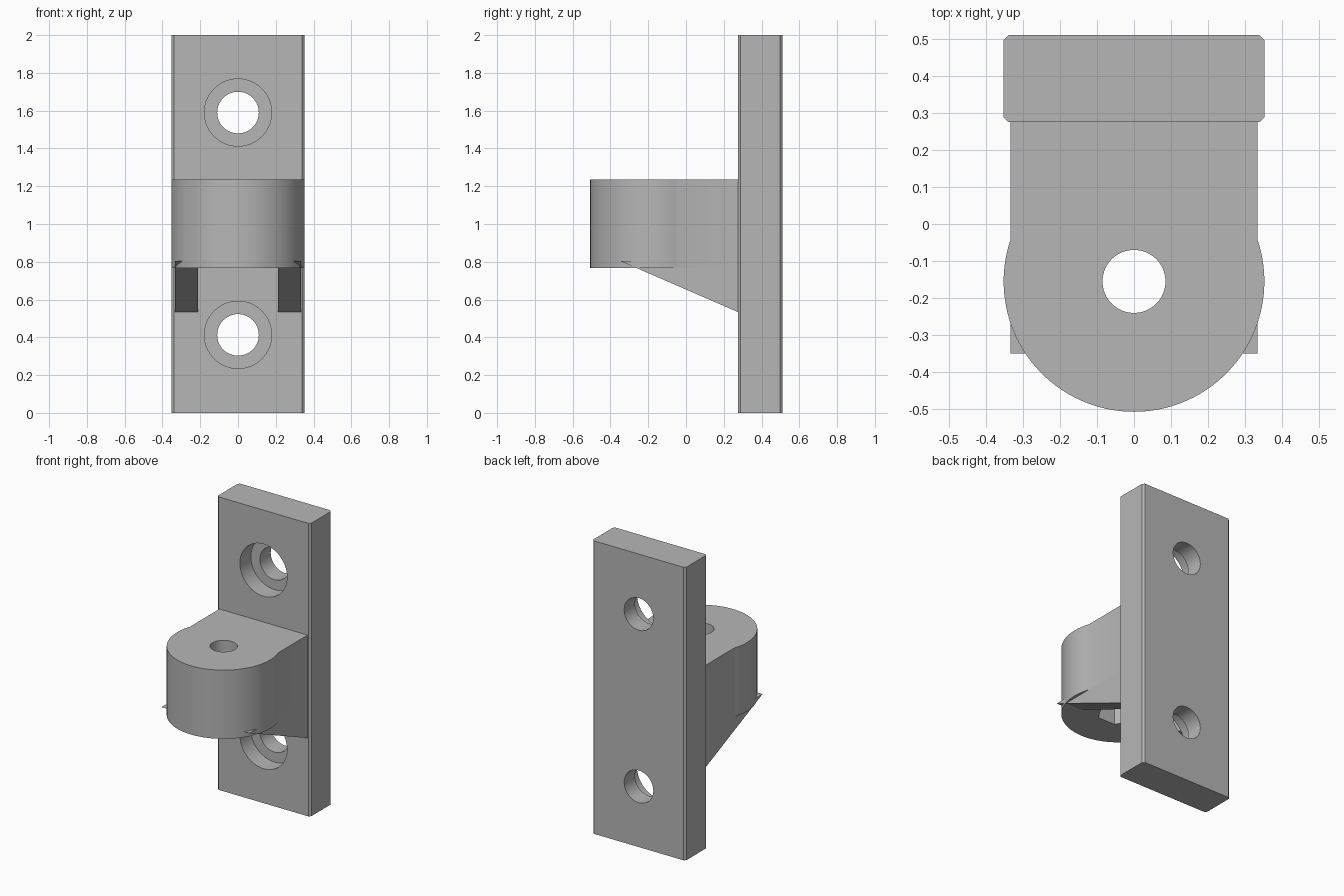
import bpy
import bmesh
from math import sin, cos, pi, asin, radians

cube = bpy.data.objects.get("Cube")
if cube:
    bpy.data.objects.remove(cube, do_unlink=True)

grey = bpy.data.materials.new("plain grey")
grey.use_nodes = True
GREY = (0.47, 0.47, 0.47, 1)
grey.diffuse_color = GREY
grey.node_tree.nodes["Principled BSDF"].inputs["Base Color"].default_value = GREY


def prism(name, profile, low, high, place):
    """Extrude a 2D profile from low to high; place maps (u, v, w) to xyz."""
    bm = bmesh.new()
    base = bm.faces.new([bm.verts.new(place(u, v, low)) for u, v in profile])
    top = bmesh.ops.extrude_face_region(bm, geom=[base])["geom"]
    shift = [b - a for a, b in zip(place(0, 0, low), place(0, 0, high))]
    bmesh.ops.translate(bm, vec=shift,
                        verts=[g for g in top if isinstance(g, bmesh.types.BMVert)])
    bmesh.ops.recalc_face_normals(bm, faces=bm.faces)
    mesh = bpy.data.meshes.new(name)
    bm.to_mesh(mesh)
    bm.free()
    mesh.materials.append(grey)
    obj = bpy.data.objects.new(name, mesh)
    bpy.context.collection.objects.link(obj)
    return obj


def upright(u, v, w):
    return (u, v, w)


def along_y(u, v, w):
    return (u, w, v)


def along_x(u, v, w):
    return (w, u, v)


def ring(cx, cy, radius, sides):
    return [(cx + radius * cos(2 * pi * i / sides),
             cy + radius * sin(2 * pi * i / sides)) for i in range(sides)]


def cut(obj, cutters):
    """Subtract the cutters, keep the result and drop the cutters."""
    for cutter in cutters:
        cutter.hide_render = True
        mod = obj.modifiers.new(cutter.name, "BOOLEAN")
        mod.operation = "DIFFERENCE"
        mod.solver = "EXACT"
        mod.object = cutter
    graph = bpy.context.evaluated_depsgraph_get()
    result = bpy.data.meshes.new_from_object(obj.evaluated_get(graph))
    obj.modifiers.clear()
    obj.data = result
    for cutter in cutters:
        bpy.data.objects.remove(cutter, do_unlink=True)


HALF, FRONT, BACK, CHAMFER = 0.352, 0.275, 0.51, 0.013
PIVOT, NECK = -0.155, 0.333
LOW, HIGH = 0.767, 1.236

# Back plate with chamfered upright edges
inner = HALF - CHAMFER
plate = prism("back_plate", [
    (-inner, FRONT), (inner, FRONT), (HALF, FRONT + CHAMFER), (HALF, BACK - CHAMFER),
    (inner, BACK), (-inner, BACK), (-HALF, BACK - CHAMFER), (-HALF, FRONT + CHAMFER),
], 0, 2, upright)

# Counterbored screw holes
cutters = []
for z in (0.413, 1.59):
    cutters.append(prism("screw_hole", ring(0, z, 0.11, 64), 0.2, 0.6, along_y))
    cutters.append(prism("counterbore", ring(0, z, 0.178, 64), 0.2, 0.393, along_y))
cut(plate, cutters)

# Rounded lug: a long arc closed by a straight neck running into the plate
start = pi - asin((HALF ** 2 - NECK ** 2) ** 0.5 / HALF)
sweep = 3 * pi - 2 * start
steps = 80
outline = [(HALF * cos(start + sweep * i / steps),
            PIVOT + HALF * sin(start + sweep * i / steps)) for i in range(steps + 1)]
outline += [(NECK, FRONT + 0.004), (-NECK, FRONT + 0.004)]
lug = prism("pivot_lug", outline, LOW, HIGH, upright)

# Pivot bore and hexagonal nut pocket underneath
cut(lug, [
    prism("pivot_bore", ring(0, PIVOT, 0.085, 64), 0.5, 1.5, upright),
    prism("nut_pocket", ring(0, PIVOT, 0.13, 6), 0.5, LOW + 0.14, upright),
])

# Sloping support ribs on both sides
parts = [plate, lug]
for side, name in ((-1, "right_rib"), (1, "left_rib")):
    x0, x1 = sorted((side * 0.213, side * NECK))
    parts.append(prism(name, [(FRONT + 0.002, 0.533), (FRONT + 0.002, 0.805), (-0.35, 0.805)],
                       x0, x1, along_x))

# Smooth round walls, crisp edges
bpy.ops.object.select_all(action="DESELECT")
for part in parts:
    part.select_set(True)
bpy.context.view_layer.objects.active = plate
bpy.ops.object.shade_smooth_by_angle(angle=radians(25))
